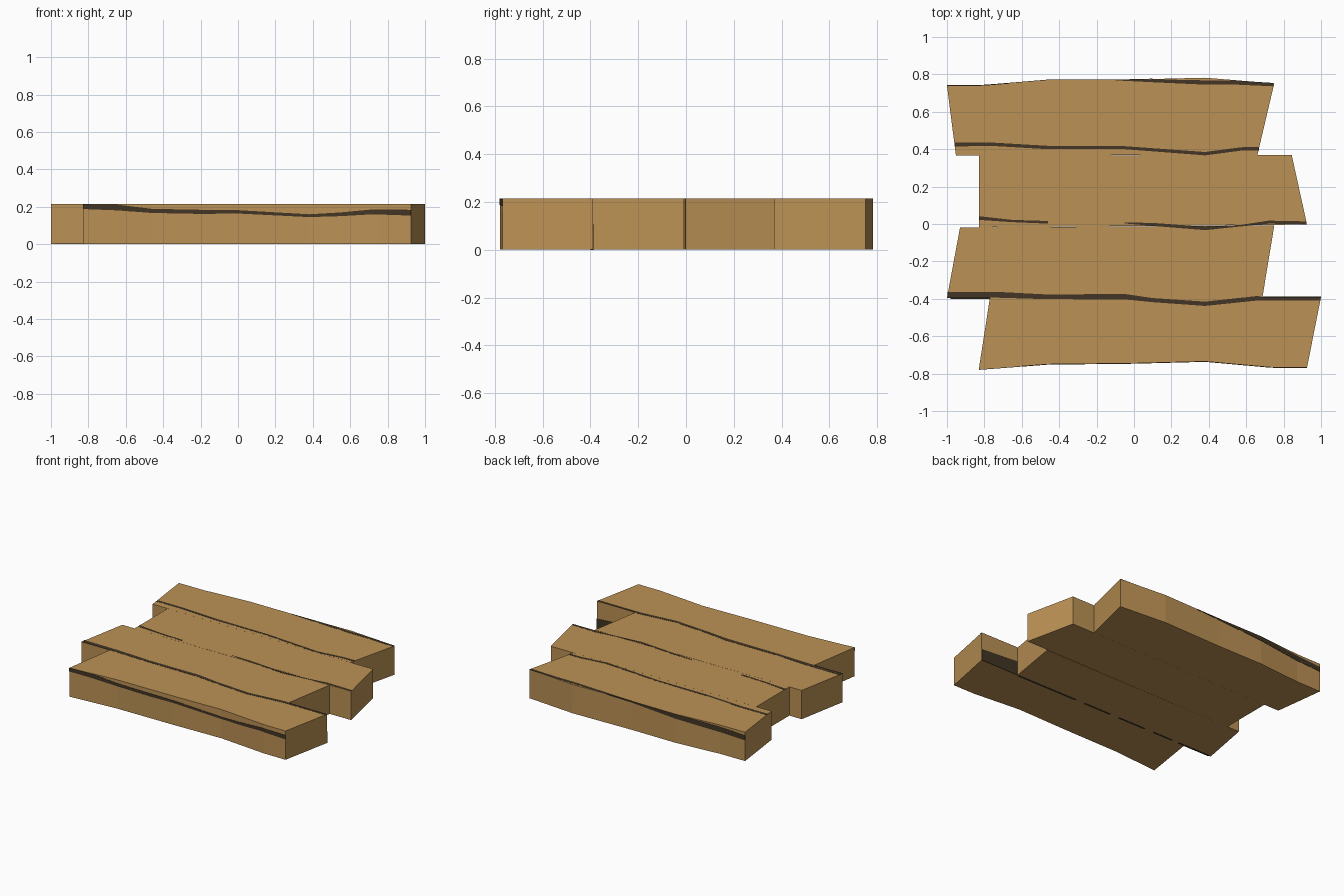
import bpy, bmesh

if "Cube" in bpy.data.objects:
    bpy.data.objects.remove(bpy.data.objects["Cube"])

TOP = 0.215
T = 0.002  # thickness of painted grain plates


def material(name, rgb):
    m = bpy.data.materials.new(name)
    m.diffuse_color = (*rgb, 1)
    m.use_nodes = True
    m.node_tree.nodes["Principled BSDF"].inputs["Base Color"].default_value = m.diffuse_color
    return m


WOOD = material("warm wood", (0.50, 0.285, 0.09))
DARK = material("dark grain", (0.055, 0.036, 0.018))


def finish(bm, name, mat):
    bmesh.ops.recalc_face_normals(bm, faces=bm.faces)
    me = bpy.data.meshes.new(name)
    bm.to_mesh(me)
    bm.free()
    me.materials.append(mat)
    ob = bpy.data.objects.new(name, me)
    bpy.context.collection.objects.link(ob)


def plank(name, outline):
    """Extrude a flat outline to a full-height plank."""
    bm = bmesh.new()
    f = bm.faces.new([bm.verts.new((x, y, T)) for x, y in outline])
    r = bmesh.ops.extrude_face_region(bm, geom=[f])
    for v in r["geom"]:
        if isinstance(v, bmesh.types.BMVert):
            v.co.z = TOP - T / 2
    finish(bm, name, WOOD)


def height_at(curve, x):
    """Linear interpolation along an edge curve."""
    for (x0, y0), (x1, y1) in zip(curve, curve[1:]):
        if x <= x1:
            return y0 + (y1 - y0) * (x - x0) / (x1 - x0)
    return curve[-1][1]


def ribbon(name, pts, place, n=4):
    """Thin strip through (x, low, high) stations; place(x, v, layer) -> position."""
    st = []
    for a, b in zip(pts, pts[1:]):
        st += [[a[k] + (b[k] - a[k]) * i / n for k in range(3)] for i in range(n)]
    st.append(pts[-1])
    bm = bmesh.new()
    rings = [[bm.verts.new(place(x, v, l)) for v, l in
              ((lo, 0), (hi, 0), (hi, 1), (lo, 1))] for x, lo, hi in st]
    for a, b in zip(rings, rings[1:]):
        for i in range(4):
            j = (i + 1) % 4
            bm.faces.new((a[i], a[j], b[j], b[i]))
    bm.faces.new(rings[0])
    bm.faces.new(rings[-1])
    finish(bm, name, DARK)


# wavy outer edges of the first and last planks
BACK = [(-1, .74), (-.8, .742), (-.46, .77), (-.1, .77), (.38, .782), (.75, .752)]
FRONT = [(-.83, -.778), (-.46, -.75), (0, -.745), (.38, -.735), (.75, -.768), (.925, -.768)]

# four staggered planks
plank("back_plank", [(-.952, .365), (.66, .37)] + BACK[::-1])
plank("upper_middle_plank", [(-.83, -.018), (.925, -.003), (.843, .37), (-.83, .365)])
plank("lower_middle_plank", [(-1, -.396), (.687, -.39), (.75, -.008), (-.83, -.018), (-.93, -.018)])
plank("front_plank", FRONT + [(1, -.39), (-.77, -.392)])


def on_top(x, v, l):
    return (x, v, TOP - T + l * T)


def on_bottom(x, v, l):
    return (x, v, 2 * T - l * 2 * T)


def on_front(x, v, l):
    return (x, height_at(FRONT, x) + T - l * 2 * T, v)


def on_back(x, v, l):
    return (x, height_at(BACK, x) - T + l * 2 * T, v)


def on_step(x, v, l):
    return (x, -.391 + l * 2 * T, v)


# dark grain lines on the top
ribbon("back_seam", [(-.958, .415, .435), (-.75, .417, .435), (-.46, .4, .418),
                     (-.05, .4, .416), (.38, .367, .385), (.57, .392, .41), (.667, .394, .413)], on_top)
ribbon("middle_seam_left", [(-.83, .022, .042), (-.65, .01, .022), (-.46, .002, .016)], on_top)
ribbon("middle_seam_right", [(-.05, .003, .008), (.1, -.01, .006), (.38, -.033, -.015),
                             (.57, -.013, -.005), (.72, .002, .018), (.92, -.002, .014)], on_top)
ribbon("front_seam", [(-.998, -.396, -.363), (-.73, -.394, -.363), (-.46, -.402, -.377),
                      (-.05, -.403, -.374), (.1, -.418, -.396), (.38, -.438, -.415),
                      (.66, -.409, -.385), (.69, -.409, -.39), (.998, -.409, -.391)], on_top)
ribbon("back_edge_grain", [(-.1, .768, .772), (.1, .758, .774), (.38, .745, .768),
                           (.55, .745, .766), (.747, .736, .754)], on_top)

# grain lines on the outer sides
ribbon("front_side_grain", [(-.83, .188, .214), (-.65, .181, .212), (-.46, .167, .189), (-.2, .162, .184),
                            (0, .164, .182), (.38, .145, .16), (.55, .15, .17),
                            (.72, .16, .186), (.925, .153, .184)], on_front)
ribbon("back_side_grain", [(-1, .155, .19), (-.75, .165, .203), (-.46, .18, .213),
                           (-.1, .203, .214), (.1, .21, .214)], on_back)
# dark lower band on the exposed step and thin line underneath
ribbon("step_grain", [(.69, .0, .105), (1, .0, .085)], on_step)
for i, (a, b) in enumerate([(-.98, -.72), (-.66, -.5), (-.42, -.2), (-.12, .1), (.18, .68)]):
    ribbon("underside_grain_%d" % i, [(a, -.4, -.388), (b, -.4, -.388)], on_bottom)
